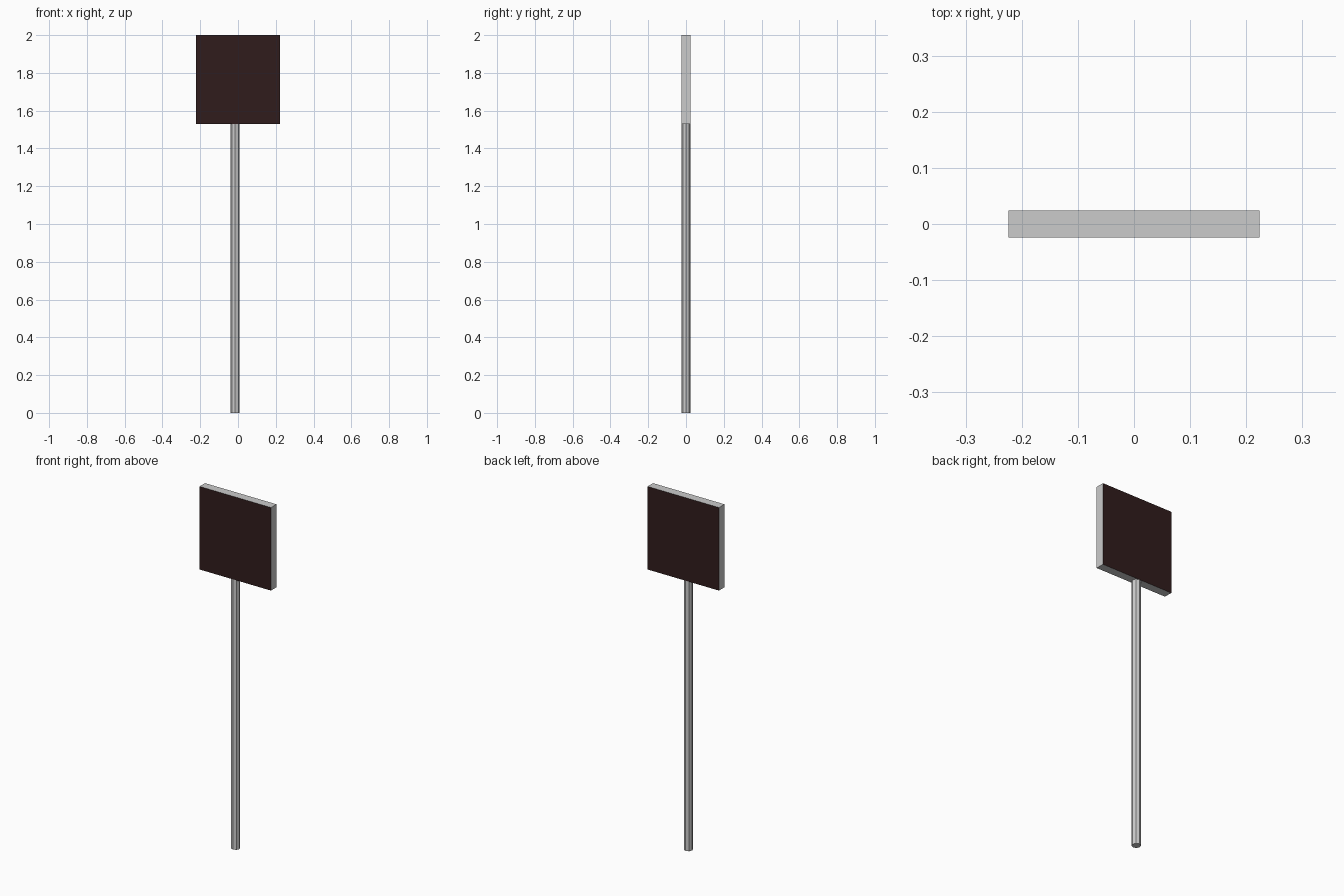
import bpy
import math

if "Cube" in bpy.data.objects:
    bpy.data.objects.remove(bpy.data.objects["Cube"])

POST_X, POST_R, PANEL_BOTTOM, TOP = -0.015, 0.024, 1.53, 2.0
PANEL_SIZE = (0.447, 0.049, TOP - PANEL_BOTTOM)

# Flat sign board, grey rim with dark front and back faces
bpy.ops.mesh.primitive_cube_add(size=1, location=(0, 0, (TOP + PANEL_BOTTOM) / 2))
board = bpy.context.object
board.name = "sign_board"
board.scale = PANEL_SIZE
bpy.ops.object.transform_apply(location=False, rotation=False, scale=True)

dark = bpy.data.materials.new("dark_brown")
dark.diffuse_color = (0.03, 0.012, 0.012, 1)
dark.use_nodes = True
dark.node_tree.nodes["Principled BSDF"].inputs["Base Color"].default_value = dark.diffuse_color
board.data.materials.append(None)
board.data.materials.append(dark)
for face in board.data.polygons:
    face.material_index = 1 if abs(face.normal.y) > 0.9 else 0

# Slim faceted post, slightly off centre, ending under the board
bpy.ops.mesh.primitive_cylinder_add(vertices=8, radius=POST_R, depth=PANEL_BOTTOM,
                                    location=(POST_X, 0, PANEL_BOTTOM / 2))
bpy.context.object.name = "post"
